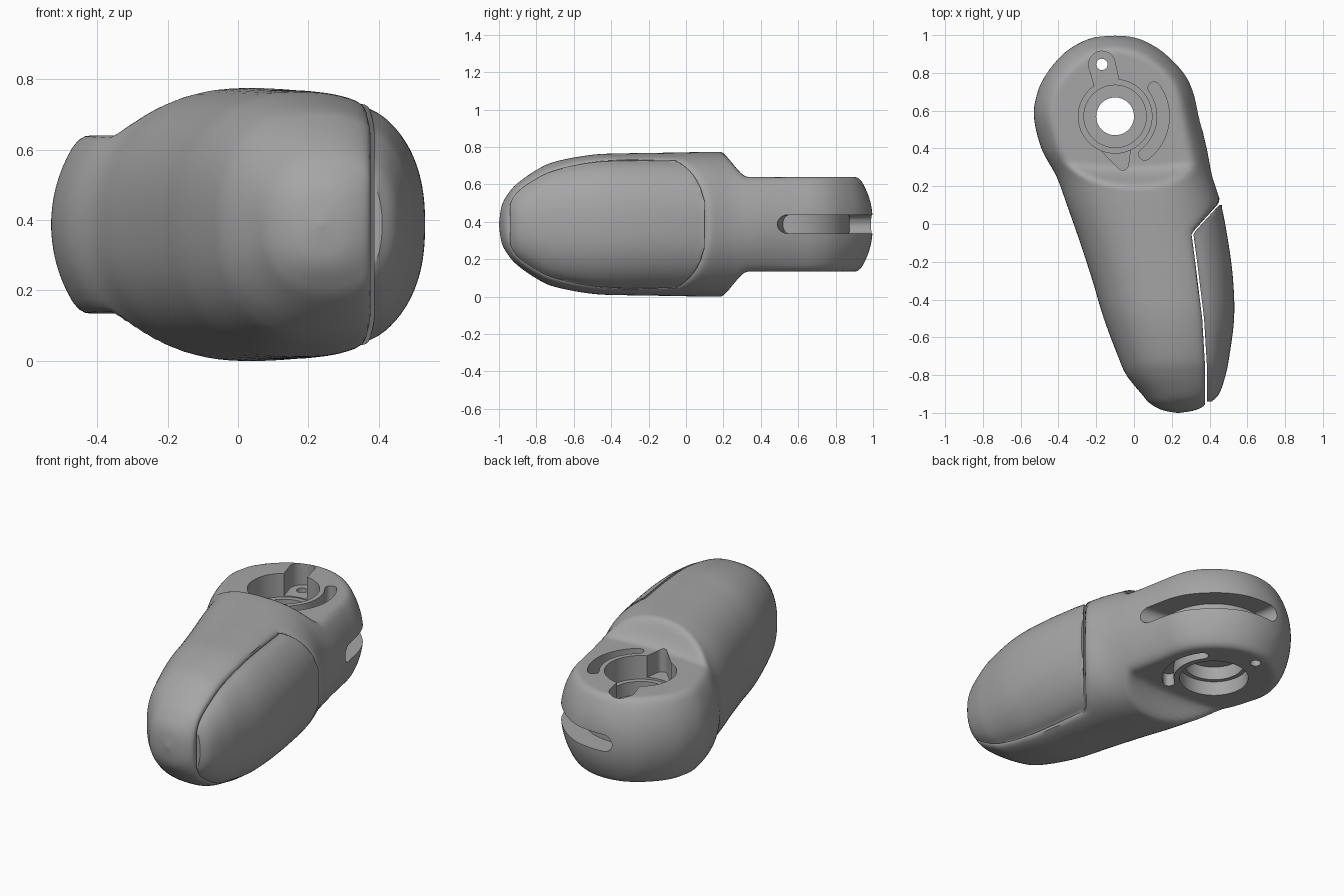
import bpy
import bmesh
from math import sin, cos, pi, sqrt, radians, copysign
from mathutils import Vector
from mathutils.geometry import convex_hull_2d

if "Cube" in bpy.data.objects:
    bpy.data.objects.remove(bpy.data.objects["Cube"], do_unlink=True)

MID = 0.387            # height of the symmetry plane
HUB = (-0.1, 0.57)     # centre of the round head

# Key sections of the full handle: y, left x, right x, half height
SECTIONS = [
    (-1.0, .228, .242, .006), (-.985, .15, .325, .10), (-.95, .085, .395, .165),
    (-.9, .04, .45, .22), (-.8, -.04, .485, .29), (-.7, -.085, .505, .335),
    (-.5, -.16, .53, .372), (-.3, -.22, .525, .38), (-.1, -.285, .5, .383),
    (.1, -.355, .462, .387), (.25, -.41, .415, .39), (.4, -.49, .385, .41),
    (.57, -.53, .345, .43), (.7, -.51, .315, .42), (.8, -.46, .265, .37),
    (.9, -.375, .17, .285), (.96, -.285, .08, .19), (.99, -.2, 0, .1),
    (1.0, -.107, -.093, .006)]
# Parting line between the body and the side pad: y, x
PARTING = [(-1.1, .385), (-.93, .382), (-.75, .382), (-.5, .367), (-.2, .33),
           (-.05, .31), (.11, .455), (1.1, 1.4)]


def smooth_min(a, b, k):
    return min(a, b) - max(k - abs(a - b), 0) ** 2 / (4 * k)


def smooth_max(a, b, k):
    return -smooth_min(-a, -b, k)


def smoothstep(a, b, v):
    t = min(max((v - a) / (b - a), 0), 1)
    return t * t * (3 - 2 * t)


def parting(y):
    for (y0, x0), (y1, x1) in zip(PARTING, PARTING[1:]):
        if y <= y1:
            return x0 + (x1 - x0) * (y - y0) / (y1 - y0)


def stations(steps=9):
    """Smooth Catmull-Rom sampling of the key sections."""
    rows = [Vector(r) for r in SECTIONS]
    last = len(rows) - 1
    for i in range(last):
        a, b, c, d = rows[max(i - 1, 0)], rows[i], rows[i + 1], rows[min(i + 2, last)]
        for s in range(steps):
            t = s / steps
            yield (b * 2 + (c - a) * t + (a * 2 - b * 5 + c * 4 - d) * t * t
                   + (b * 3 - a - c * 3 + d) * t ** 3) / 2
    yield rows[last]


def ring(row, shape, count=88):
    y, left, right, h = row
    cx, w = (left + right) / 2, max((right - left) / 2, .005)
    h = max(h, .005)
    p = 2.35 - .35 * smoothstep(0, .5, y)
    points = []
    for i in range(count):
        a = 2 * pi * (i + .5) / count
        x = cx + w * copysign(abs(cos(a)) ** (2 / p), cos(a))
        z = h * copysign(abs(sin(a)) ** (2 / p), sin(a))
        x, z = shape(x, y, z, cx, w, h, p)
        points.append((x, y, MID + z))
    return points


def body_shape(x, y, z, cx, w, h, p):
    # the head is stepped down, top and bottom; the pad seat is cut back
    step = smoothstep(.12, .31, y - .25 * (x + .02) ** 2)
    limit = .253 + .22 * (1 - step)
    z = copysign(max(smooth_min(abs(z), limit, .035), 0), z)
    return smooth_min(x, parting(y) - .006, .025), z


def pad_shape(x, y, z, cx, w, h, p):
    seat = parting(y) + .004
    u = min(max((seat - cx) / w, 0), 1)
    edge = h * (1 - u ** p) ** (1 / p)
    z = copysign(max(smooth_min(abs(z), edge, .035), 0), z)
    return smooth_max(x, seat, .03), z


def make_object(name, bm):
    bmesh.ops.remove_doubles(bm, verts=bm.verts, dist=.0004)
    bmesh.ops.recalc_face_normals(bm, faces=bm.faces)
    mesh = bpy.data.meshes.new(name)
    bm.to_mesh(mesh)
    bm.free()
    obj = bpy.data.objects.new(name, mesh)
    bpy.context.collection.objects.link(obj)
    return obj


def loft(name, rings):
    bm = bmesh.new()
    loops = [[bm.verts.new(p) for p in r] for r in rings]
    n = len(loops[0])
    for a, b in zip(loops, loops[1:]):
        for i in range(n):
            j = (i + 1) % n
            bm.faces.new((a[i], a[j], b[j], b[i]))
    bm.faces.new(loops[0])
    bm.faces.new(loops[-1])
    return make_object(name, bm)


def prism(name, outline, low, high):
    return loft(name, [[(x, y, z) for x, y in outline] for z in (low, high)])


def circle(center, r, n=48):
    return [(center[0] + r * cos(2 * pi * i / n), center[1] + r * sin(2 * pi * i / n))
            for i in range(n)]


def hull(c0, r0, c1, r1):
    points = [Vector(p) for p in circle(c0, r0) + circle(c1, r1)]
    return [points[i][:] for i in convex_hull_2d(points)]


def polar(r, a):
    return HUB[0] + r * cos(a), HUB[1] + r * sin(a)


def arc_band(r, half, a0, a1, n=24):
    """Curved slot outline with round ends."""
    arc = [a0 + (a1 - a0) * i / n for i in range(n + 1)]
    points = [polar(r + half, a) for a in arc]
    for base, angle in ((a1, a1), (a0, a0 + pi)):
        c = polar(r, base)
        points += [(c[0] + half * cos(angle + pi * i / 8), c[1] + half * sin(angle + pi * i / 8))
                   for i in range(1, 8)]
        if base == a1:
            points += [polar(r - half, a) for a in reversed(arc)]
    return points


def side_slot(a0, a1, inner, outer, half, n=48):
    rings = []
    for i in range(n + 1):
        t = (1 - cos(pi * i / n)) / 2
        a = a0 + (a1 - a0) * t
        d = min(min(t, 1 - t) * (a1 - a0) * .43 / half, 1)
        hh = max(half * sqrt(1 - (1 - d) ** 2), .004)
        rings.append([polar(r, a) + (MID + z,) for r, z in
                      ((inner, -hh), (outer, -hh), (outer, hh), (inner, hh))])
    return loft("side_slot_cutter", rings)


def cut(target, cutter):
    cutter.hide_render = True
    mod = target.modifiers.new("cut", 'BOOLEAN')
    mod.operation, mod.solver, mod.object = 'DIFFERENCE', 'EXACT', cutter
    bpy.context.view_layer.objects.active = target
    bpy.ops.object.modifier_apply(modifier=mod.name)
    bpy.data.objects.remove(cutter, do_unlink=True)


# Body and side pad
rows = list(stations())
body = loft("handle_body", [ring(r, body_shape) for r in rows])
pad = loft("side_pad", [ring(r, pad_shape) for r in rows if -.945 < r[0] < .112])

# Stepped bore through the head
PIN = (-.17, .845)
TIP = (-.06, .315)
for r, low, high in ((.195, .5, .8), (.165, .42, .7), (.1, -.1, .9),
                     (.165, .06, .3), (.19, -.1, .22)):
    cut(body, prism("bore_cutter", circle(HUB, r, 64), low, high))

# Pin pocket with its through hole, and the pointed relief beside the bore
cut(body, prism("pin_pocket_cutter", hull(HUB, .06, PIN, .07), .506, .81))
cut(body, prism("pin_hole_cutter", circle(PIN, .03, 32), -.12, .82))
cut(body, prism("relief_cutter", hull((-.13, .53), .13, TIP, .03), .512, .83))

# Curved slots on both faces, and the long slot around the side
for low, high in ((.55, .84), (-.13, .21)):
    cut(body, prism("arc_slot_cutter", arc_band(.255, .032, radians(-52), radians(36)), low, high))
cut(body, side_slot(radians(-10), radians(104), .3, .62, .05))

# One grey finish, smooth with crisp cut edges
grey = bpy.data.materials.new("satin_grey")
grey.use_nodes = True
grey.diffuse_color = (.38, .38, .38, 1)
grey.node_tree.nodes["Principled BSDF"].inputs["Base Color"].default_value = (.38, .38, .38, 1)
for obj in (body, pad):
    obj.data.materials.clear()
    obj.data.materials.append(grey)
    for face in obj.data.polygons:
        face.material_index = 0
    bpy.ops.object.select_all(action='DESELECT')
    obj.select_set(True)
    bpy.context.view_layer.objects.active = obj
    bpy.ops.object.shade_smooth_by_angle(angle=radians(35))
